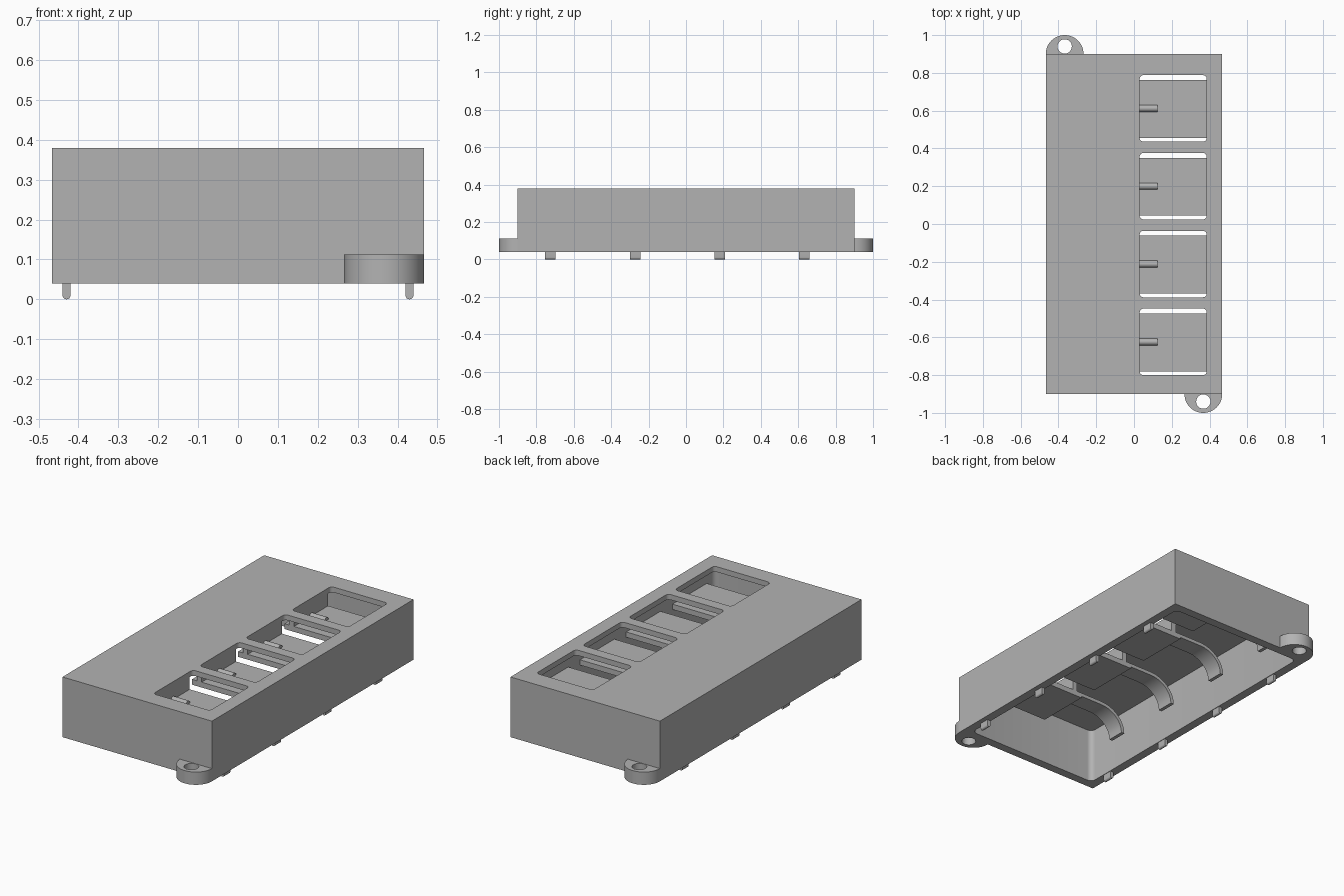
import bpy
import bmesh
from math import sin, cos, pi

cube = bpy.data.objects.get("Cube")
if cube:
    bpy.data.objects.remove(cube, do_unlink=True)

grey = bpy.data.materials.new("plain_grey")
grey.use_nodes = True
COLOUR = (0.45, 0.45, 0.45, 1)
grey.diffuse_color = COLOUR
grey.node_tree.nodes["Principled BSDF"].inputs["Base Color"].default_value = COLOUR

HX, HY = 0.467, 0.9          # half size of the housing
BASE, TOP = 0.04, 0.38
WALL, ROOF = 0.05, 0.03
ROWS = [0.612 - 0.412 * i for i in range(4)]


def prism(name, profile, lo, hi, axis="Z"):
    """Extrude a closed profile along Z (profile in x, y) or Y (profile in x, z)."""
    bm = bmesh.new()
    place = (lambda a, b, h: (a, b, h)) if axis == "Z" else (lambda a, b, h: (a, h, b))
    face = bm.faces.new([bm.verts.new(place(a, b, lo)) for a, b in profile])
    out = bmesh.ops.extrude_face_region(bm, geom=[face])
    moved = [v for v in out["geom"] if isinstance(v, bmesh.types.BMVert)]
    bmesh.ops.translate(bm, verts=moved, vec=place(0, 0, hi - lo))
    bmesh.ops.recalc_face_normals(bm, faces=bm.faces)
    mesh = bpy.data.meshes.new(name)
    bm.to_mesh(mesh)
    bm.free()
    mesh.materials.append(grey)
    obj = bpy.data.objects.new(name, mesh)
    bpy.context.collection.objects.link(obj)
    return obj


def arc(cx, cy, rx, ry, start, end, steps=8):
    angles = [start + (end - start) * i / steps for i in range(steps + 1)]
    return [(cx + rx * cos(a), cy + ry * sin(a)) for a in angles]


def rounded(x0, x1, y0, y1, r):
    corners = [(x1 - r, y1 - r), (x0 + r, y1 - r), (x0 + r, y0 + r), (x1 - r, y0 + r)]
    points = []
    for i, (x, y) in enumerate(corners):
        points += arc(x, y, r, r, i * pi / 2, (i + 1) * pi / 2, 6)
    return points


def box(name, x0, x1, y0, y1, z0, z1):
    return prism(name, [(x0, y0), (x1, y0), (x1, y1), (x0, y1)], z0, z1)


def cut(obj, cutter):
    mod = obj.modifiers.new("cut", "BOOLEAN")
    mod.operation = "DIFFERENCE"
    mod.solver = "EXACT"
    mod.object = cutter
    bpy.context.view_layer.objects.active = obj
    bpy.ops.object.modifier_apply(modifier=mod.name)
    bpy.data.objects.remove(cutter, do_unlink=True)


def smooth(obj):
    bpy.ops.object.select_all(action="DESELECT")
    obj.select_set(True)
    bpy.context.view_layer.objects.active = obj
    bpy.ops.object.shade_smooth_by_angle(angle=0.6)


# Housing: hollow, open below, with four windows in the roof
housing = box("housing", -HX, HX, -HY, HY, BASE, TOP)
cut(housing, prism("cavity", rounded(WALL - HX, HX - WALL, WALL - HY, HY - WALL, 0.03),
                   0, TOP - ROOF))
for y in ROWS:
    cut(housing, prism("window", rounded(0.03, 0.385, y - 0.176, y + 0.176, 0.02), 0.3, 0.5))
smooth(housing)

# Screw ears on opposite corners
for name, s in (("front_ear", 1), ("back_ear", -1)):
    outline = [(s * x, s * y) for x, y in arc(0.367, -HY, 0.1, 0.1, pi, 2 * pi, 24)]
    ear = prism(name, outline, BASE, 0.112)
    hole = [(s * x, s * y) for x, y in arc(0.367, -0.94, 0.038, 0.038, 0, 2 * pi, 24)[:-1]]
    cut(ear, prism("ear_hole", hole, 0, 0.3))
    smooth(ear)

# Locating pegs under the long rims
for side, s in (("left", 1), ("right", -1)):
    for i, y in enumerate((-0.725, -0.272, 0.18, 0.633)):
        tip = arc(0.43, 0.01, 0.01, 0.01, pi, 2 * pi, 8)
        outline = [(s * x, z) for x, z in tip + [(0.44, 0.05), (0.42, 0.05)]]
        smooth(prism(f"{side}_peg_{i + 1}", outline, y - 0.028, y + 0.028, "Y"))

# Socket holders: a shelf, its side wall, a rib and a curved spring arm
for i, y in enumerate(ROWS):
    n = i + 1
    box(f"shelf_{n}", -0.03, HX - WALL, y - 0.156, y + 0.15, 0.25, 0.28)
    box(f"shelf_wall_{n}", 0.0, 0.03, y - 0.156, y + 0.15, 0.28, TOP - ROOF)

    rib = [(y + 0.018 * cos(k * pi / 8), 0.28 + 0.018 * sin(k * pi / 8)) for k in range(9)]
    rib_obj = prism(f"shelf_rib_{n}", rib, 0.03, 0.125, "Y")
    # turn the rib so that it runs along x
    for v in rib_obj.data.vertices:
        v.co.x, v.co.y = v.co.y, v.co.x
    rib_obj.data.flip_normals()
    smooth(rib_obj)

    outer = arc(-0.17, 0.14, 0.16, 0.14, pi / 2, pi)
    inner = arc(-0.17, 0.14, 0.14, 0.12, pi, pi / 2)
    arm = [(-0.02, 0.28)] + outer + inner + [(-0.02, 0.26)]
    smooth(prism(f"spring_arm_{n}", arm, y + 0.05, y + 0.15, "Y"))
